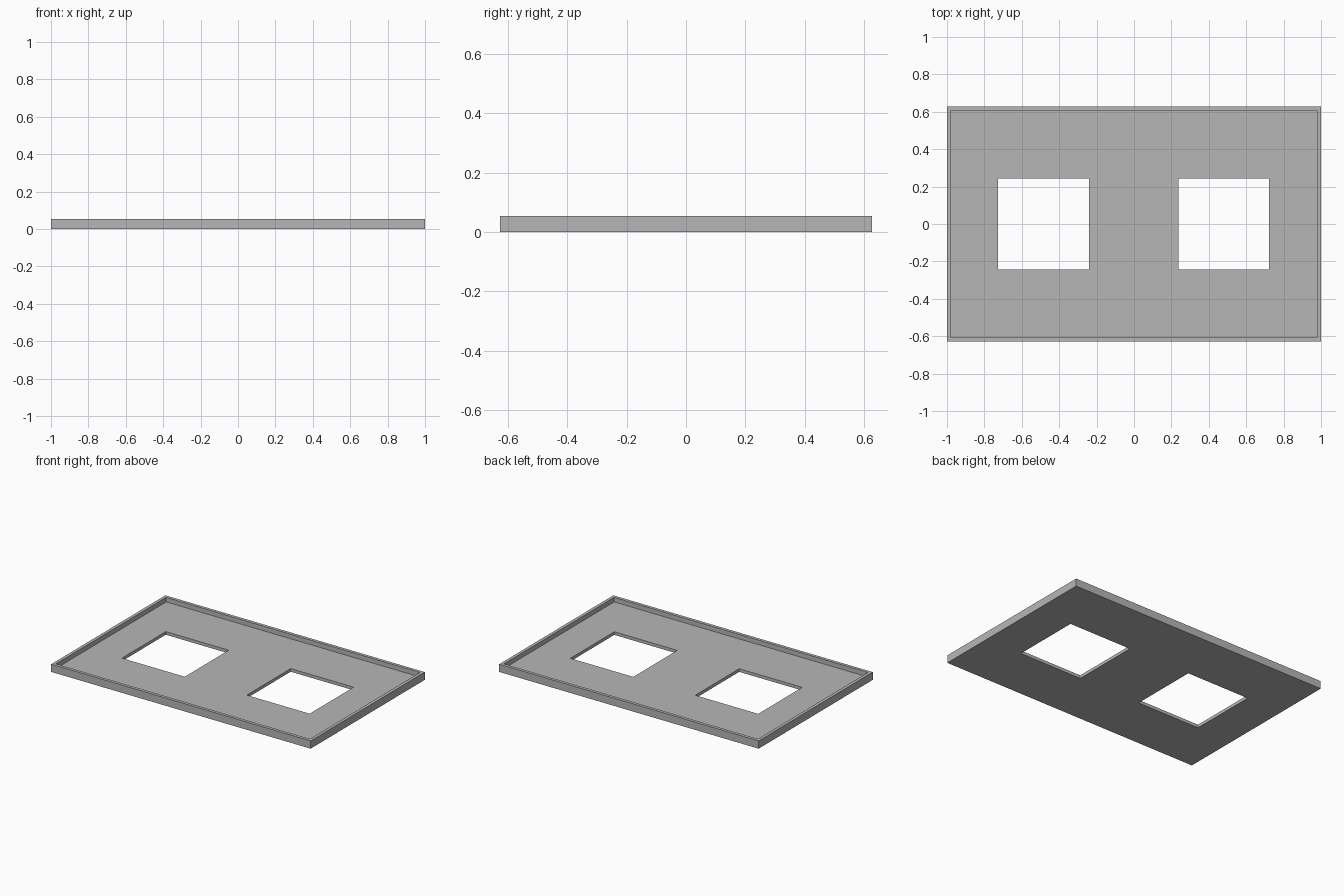
import bpy
import bmesh

cube = bpy.data.objects.get("Cube")
if cube:
    bpy.data.objects.remove(cube, do_unlink=True)

# Overall sizes
HALF_X, HALF_Y = 1.0, 0.628
HEIGHT, FLOOR, WALL = 0.054, 0.022, 0.022
HOLES_X = [(-0.726, -0.241), (0.237, 0.722)]
HOLE_Y = 0.242

grey = bpy.data.materials.new("plain grey")
grey.use_nodes = True
colour = (0.47, 0.47, 0.47, 1)
grey.diffuse_color = colour
grey.node_tree.nodes["Principled BSDF"].inputs["Base Color"].default_value = colour


def is_hole(x, y):
    return abs(y) < HOLE_Y and any(a < x < b for a, b in HOLES_X)


def is_rim(x, y):
    return abs(x) > HALF_X - WALL or abs(y) > HALF_Y - WALL


def raise_faces(bm, faces, dz):
    """Extrude a flat region upwards and return its new top faces."""
    new = bmesh.ops.extrude_face_region(bm, geom=faces, use_keep_orig=False)["geom"]
    verts = [g for g in new if isinstance(g, bmesh.types.BMVert)]
    bmesh.ops.translate(bm, verts=verts, vec=(0, 0, dz))
    return [g for g in new if isinstance(g, bmesh.types.BMFace)]


# Base plan: cells between the wall lines and window lines, windows left open
xs = sorted([-HALF_X, WALL - HALF_X, HALF_X - WALL, HALF_X] + [v for h in HOLES_X for v in h])
ys = [-HALF_Y, WALL - HALF_Y, -HOLE_Y, HOLE_Y, HALF_Y - WALL, HALF_Y]
bm = bmesh.new()
grid = [[bm.verts.new((x, y, 0)) for y in ys] for x in xs]
for i in range(len(xs) - 1):
    for j in range(len(ys) - 1):
        if not is_hole((xs[i] + xs[i + 1]) / 2, (ys[j] + ys[j + 1]) / 2):
            bm.faces.new((grid[i][j], grid[i + 1][j], grid[i + 1][j + 1], grid[i][j + 1]))

# Floor slab: keep the underside by extruding a copy of the plan
new = bmesh.ops.extrude_face_region(bm, geom=bm.faces[:], use_keep_orig=True)["geom"]
top = [g for g in new if isinstance(g, bmesh.types.BMFace)]
bmesh.ops.translate(bm, vec=(0, 0, FLOOR),
                    verts=[g for g in new if isinstance(g, bmesh.types.BMVert)])

# Raised rim around the edge
rim = [f for f in top if is_rim(*f.calc_center_median().xy)]
raise_faces(bm, rim, HEIGHT - FLOOR)

bmesh.ops.recalc_face_normals(bm, faces=bm.faces[:])
mesh = bpy.data.meshes.new("tray_panel")
bm.to_mesh(mesh)
bm.free()
mesh.materials.append(grey)
bpy.context.collection.objects.link(bpy.data.objects.new("tray_panel", mesh))
